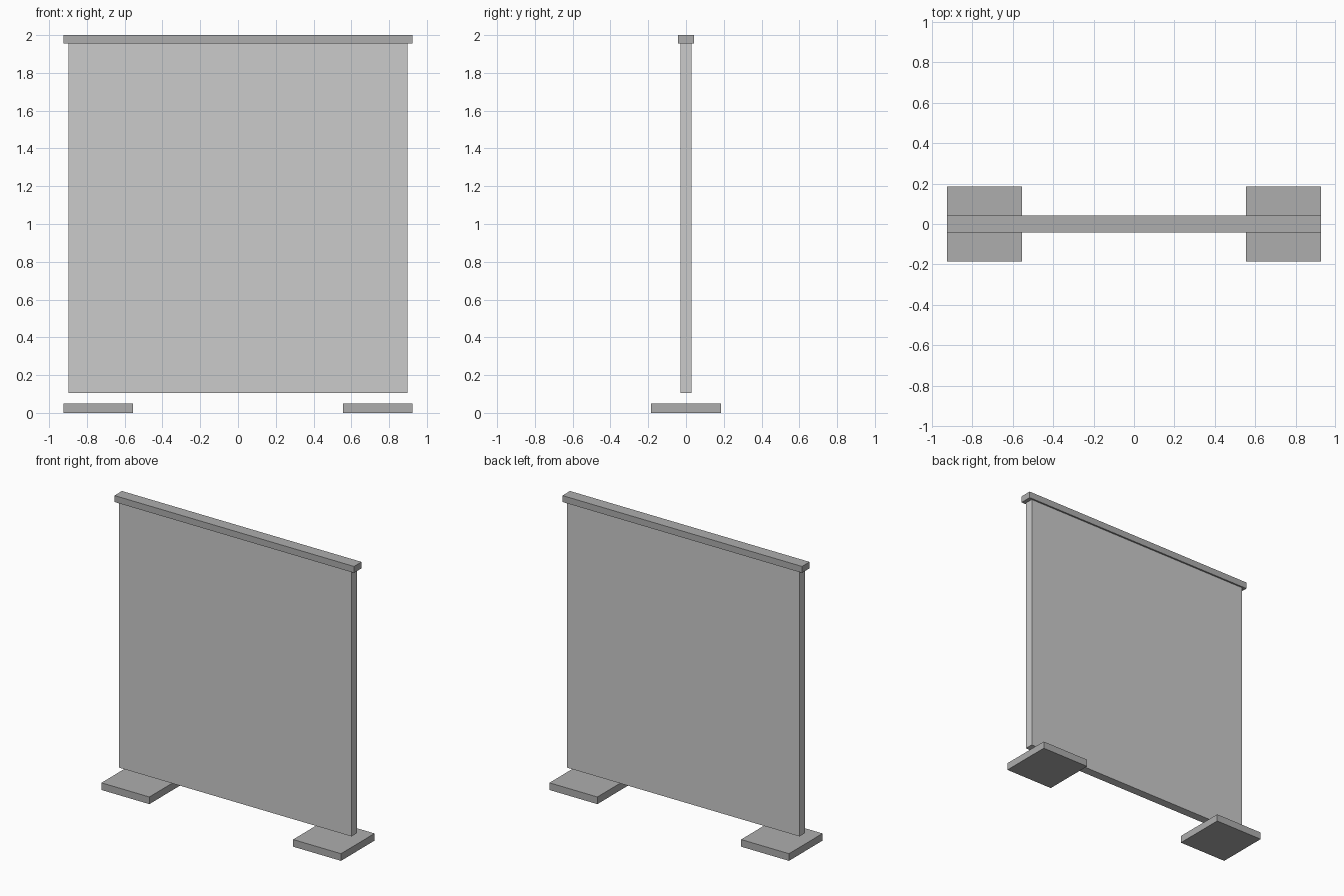
import bpy

if "Cube" in bpy.data.objects:
    bpy.data.objects.remove(bpy.data.objects["Cube"])

# Darker grey for the rail and feet
dark = bpy.data.materials.new("dark_grey")
dark.diffuse_color = (0.42, 0.42, 0.42, 1)
dark.use_nodes = True
dark.node_tree.nodes["Principled BSDF"].inputs["Base Color"].default_value = dark.diffuse_color


def box(name, center, size, material=None):
    bpy.ops.mesh.primitive_cube_add(size=1, location=center)
    obj = bpy.context.object
    obj.name = name
    obj.scale = size
    bpy.ops.object.transform_apply(location=False, rotation=False, scale=True)
    if material:
        obj.data.materials.append(material)
    return obj


TOP = 2.0
RAIL_H = 0.045
PANEL_BOTTOM = 0.104
FOOT_H = 0.05
FOOT_W = 0.37
HALF_W = 0.925

# Flat upright panel, reaching up to the underside of the rail
panel_top = TOP - RAIL_H
box("panel", (0, 0, (panel_top + PANEL_BOTTOM) / 2),
    (1.795, 0.06, panel_top - PANEL_BOTTOM))

# Rail capping the panel
box("top_rail", (0, 0, TOP - RAIL_H / 2), (2 * HALF_W, 0.083, RAIL_H), dark)

# Square foot plates at both ends, flush with the rail ends
for side, label in ((-1, "left"), (1, "right")):
    box(f"{label}_foot", (side * (HALF_W - FOOT_W / 2), 0, FOOT_H / 2),
        (FOOT_W, FOOT_W, FOOT_H), dark)
